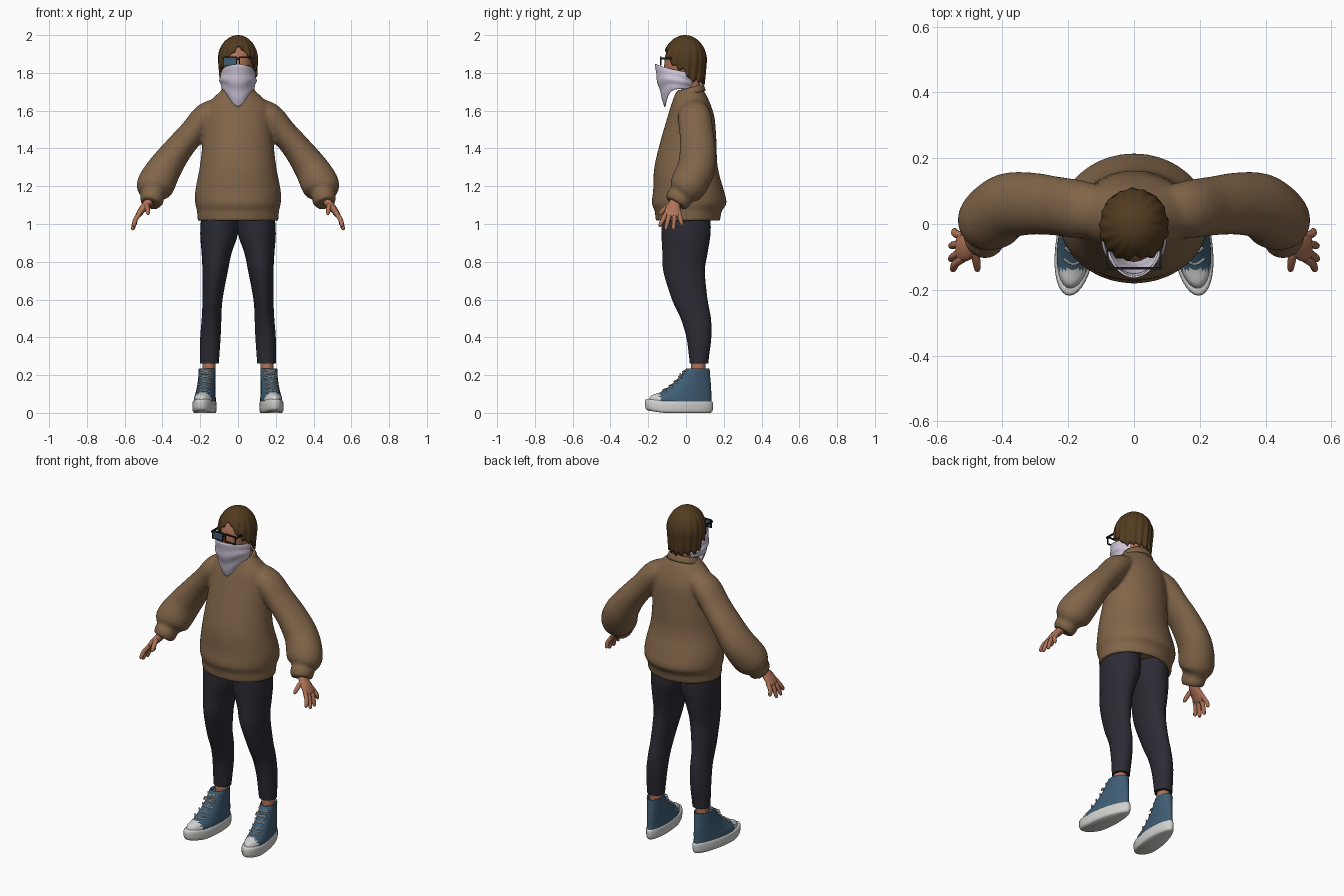
import bpy, bmesh
from math import sin, cos, pi, sqrt, radians
from mathutils import Vector

cube = bpy.data.objects.get("Cube")
if cube:
    bpy.data.objects.remove(cube, do_unlink=True)


def material(name, r, g, b):
    m = bpy.data.materials.new(name)
    m.use_nodes = True
    m.diffuse_color = (r, g, b, 1)
    m.node_tree.nodes["Principled BSDF"].inputs["Base Color"].default_value = (r, g, b, 1)
    return m


BROWN = material("sweater brown", 0.22, 0.13, 0.066)
CHARCOAL = material("trouser charcoal", 0.025, 0.024, 0.034)
SKIN = material("skin", 0.43, 0.17, 0.095)
HAIR = material("hair dark brown", 0.085, 0.044, 0.014)
BLUE = material("denim blue", 0.05, 0.11, 0.175)
WHITE = material("rubber white", 0.64, 0.64, 0.62)
LILAC = material("scarf lilac", 0.62, 0.56, 0.69)
BLACK = material("frame black", 0.012, 0.012, 0.014)


def finish(name, bm, mats, mirror=False, angle=50):
    me = bpy.data.meshes.new(name)
    bm.to_mesh(me)
    bm.free()
    for m in mats:
        me.materials.append(m)
    me.shade_smooth()
    me.set_sharp_from_angle(angle=radians(angle))
    ob = bpy.data.objects.new(name, me)
    bpy.context.collection.objects.link(ob)
    if mirror:
        ob.modifiers.new("mirror", 'MIRROR').use_mirror_merge = False
    return ob


def smooth_path(pts, sub):
    """Catmull-Rom interpolation of stations (x, y, z, a, b)."""
    out = []
    for i in range(len(pts) - 1):
        p0, p1, p2, p3 = (pts[max(0, min(len(pts) - 1, i + k))] for k in (-1, 0, 1, 2))
        for s in range(sub):
            t = s / sub
            out.append([0.5 * (2 * b + (c - a) * t + (2 * a - 5 * b + 4 * c - d) * t * t
                               + (3 * b - a - 3 * c + d) * t ** 3)
                        for a, b, c, d in zip(p0, p1, p2, p3)])
    return out + [list(pts[-1])]


def loft(bm, stations, sides=24, sub=4, tilt=False, side=1):
    """Elliptical rings; flat rings, or rings square to the path when tilted."""
    st = smooth_path(stations, sub)
    rings = []
    for i, (x, y, z, a, b) in enumerate(st):
        u, v = Vector((1, 0, 0)), Vector((0, 1, 0))
        if tilt:
            t = Vector(st[min(i + 1, len(st) - 1)][:3]) - Vector(st[max(i - 1, 0)][:3])
            u = t.cross(v).normalized()
            v = u.cross(t).normalized()
        ring = []
        for k in range(sides):
            w = 2 * pi * k / sides
            p = Vector((x, y, z)) + u * (a * cos(w)) + v * (b * sin(w))
            ring.append(bm.verts.new((p.x * side, p.y, p.z)))
        rings.append(ring)
    for r, q in zip(rings, rings[1:]):
        for k in range(sides):
            n = (k + 1) % sides
            bm.faces.new((r[k], r[n], q[n], q[k]))
    bm.faces.new(rings[0])
    bm.faces.new(rings[-1])
    bmesh.ops.recalc_face_normals(bm, faces=bm.faces)


def shell(name, mat, fn, around, down, thick):
    """Cloth or hair wrapped round the z axis; angle 0 is the front."""
    bm = bmesh.new()
    g = [[bm.verts.new(fn(-pi + 2 * pi * i / around, j / down)) for i in range(around)]
         for j in range(down + 1)]
    for j in range(down):
        for i in range(around):
            n = (i + 1) % around
            bm.faces.new((g[j][i], g[j + 1][i], g[j + 1][n], g[j][n]))
    bmesh.ops.remove_doubles(bm, verts=bm.verts, dist=1e-5)
    ob = finish(name, bm, [mat])
    mod = ob.modifiers.new("thickness", 'SOLIDIFY')
    mod.thickness, mod.offset = thick, -1
    return ob


def box(bm, x0, x1, y0, y1, z0, z1):
    for v in bmesh.ops.create_cube(bm, size=1)["verts"]:
        v.co = ((x0 + x1) / 2 + v.co.x * (x1 - x0), (y0 + y1) / 2 + v.co.y * (y1 - y0),
                (z0 + z1) / 2 + v.co.z * (z1 - z0))


# Sweater: body and both sleeves fused into one surface
bm = bmesh.new()
loft(bm, [(0, .01, 1.06, .18, .14), (0, .01, 1.015, .2, .158), (0, .01, 1.02, .214, .17),
          (0, .012, 1.07, .217, .178), (0, .017, 1.11, .227, .198), (0, .013, 1.18, .226, .187),
          (0, .0, 1.3, .203, .168), (0, .013, 1.44, .187, .148), (0, .026, 1.56, .18, .126),
          (0, .026, 1.63, .165, .105), (0, .024, 1.68, .118, .085), (0, .022, 1.71, .085, .07)],
     sides=40)
for side in (1, -1):
    loft(bm, [(.08, .04, 1.61, .06, .07), (.165, .045, 1.572, .072, .088),
              (.24, .055, 1.485, .071, .09), (.313, .062, 1.40, .076, .095),
              (.385, .055, 1.30, .09, .1), (.43, .02, 1.22, .1, .1),
              (.446, -.005, 1.18, .092, .09), (.45, -.025, 1.152, .06, .068),
              (.455, -.038, 1.135, .065, .071), (.463, -.055, 1.108, .055, .06)],
         tilt=True, side=side)
sweater = finish("sweater", bm, [BROWN], angle=180)
remesh = sweater.modifiers.new("fuse", 'REMESH')
remesh.mode, remesh.voxel_size, remesh.use_smooth_shade = 'VOXEL', 0.01, True
soften = sweater.modifiers.new("soften", 'SMOOTH')
soften.factor, soften.iterations = 0.5, 5

shell("collar", BROWN, lambda a, v: ((.084 + .014 * v) * sin(a), .022 - (.07 + .013 * v) * cos(a),
                                     1.722 - .035 * v - .02 * cos(a)), 40, 3, .012)

# Trousers
bm = bmesh.new()
loft(bm, [(.098, .0, 1.06, .095, .13), (.1, .0, .95, .1, .13), (.113, -.005, .85, .08, .12),
          (.121, -.01, .75, .067, .11), (.135, .02, .6, .053, .094), (.14, .052, .5, .052, .08),
          (.146, .068, .4, .054, .066), (.15, .069, .3, .051, .053), (.151, .069, .262, .049, .049)],
     sides=28)
finish("trouser_legs", bm, [CHARCOAL], mirror=True)

# Ankles
bm = bmesh.new()
loft(bm, [(.152, .066, .3, .035, .038), (.156, .064, .18, .034, .038)], sides=16)
finish("ankles", bm, [SKIN], mirror=True)


# Shoes: turned out slightly, wider at the toe, toe lifted
def shoe_part(name, bm, mats):
    for v in bm.verts:
        x, y, z = v.co
        v.co = (.17 + x * (1 - .8 * y) - .12 * y, y, z + .15 * max(0, -y - .12))
    ob = finish(name, bm, mats, mirror=True)
    if len(mats) > 1:
        for p in ob.data.polygons:
            p.material_index = 1 if p.center.y < -.135 else 0


bm = bmesh.new()
loft(bm, [(0, -.035, 0, .05, .165), (0, -.037, .012, .058, .178), (0, -.037, .052, .058, .18),
          (0, -.035, .062, .053, .17)], sides=36, sub=3)
shoe_part("shoe_soles", bm, [WHITE])
bm = bmesh.new()
loft(bm, [(0, -.031, .045, .054, .169), (0, -.026, .08, .053, .16), (0, -.003, .105, .05, .137),
          (0, .028, .15, .047, .104), (0, .046, .19, .046, .082), (0, .062, .235, .046, .062),
          (0, .062, .225, .036, .05)], sides=36)
shoe_part("shoe_uppers", bm, [BLUE, WHITE])

# Laces crossing the instep, with a bow
bm = bmesh.new()
for y, z in ((-.118, .12), (-.085, .143), (-.057, .167), (-.033, .192), (-.014, .217)):
    for s in (1, -1):
        loft(bm, [(-.03, y + .014, z - .008 * s, .004, .004), (0, y - .005, z, .004, .004),
                  (.03, y + .014, z + .008 * s, .004, .004)], sides=6, sub=3, tilt=True)
for s in (1, -1):
    loft(bm, [(0, -.03, .205, .004, .004), (s * .022, -.032, .208, .004, .004),
              (s * .036, -.025, .185, .004, .004)], sides=6, sub=3, tilt=True)
shoe_part("shoe_laces", bm, [WHITE])

# Hands: palm, four fingers, thumb
bm = bmesh.new()
loft(bm, [(.455, -.045, 1.15, .026, .03), (.478, -.06, 1.11, .023, .031),
          (.508, -.07, 1.075, .019, .042), (.53, -.07, 1.045, .014, .043),
          (.535, -.07, 1.037, .006, .036)], sides=16, tilt=True)
for y, tip_y, tip_x, tip_z in ((-.104, -.137, .55, .985), (-.082, -.106, .556, .968),
                               (-.059, -.066, .555, .968), (-.037, -.022, .545, .99)):
    mid_y = (y + tip_y) / 2
    loft(bm, [(.518, y, 1.06, .012, .012), (.542, mid_y, 1.025, .012, .012),
              (tip_x, tip_y, tip_z + .01, .01, .01), (tip_x, tip_y, tip_z, .003, .003)],
         sides=10, tilt=True)
loft(bm, [(.485, -.075, 1.105, .014, .016), (.48, -.108, 1.085, .013, .013),
          (.476, -.135, 1.058, .01, .011), (.475, -.143, 1.048, .003, .003)], sides=10, tilt=True)
finish("hands", bm, [SKIN], mirror=True)

# Head and neck
bm = bmesh.new()
loft(bm, [(0, .03, 1.64, .055, .055), (0, .025, 1.74, .05, .052), (0, .02, 1.8, .05, .055)])
loft(bm, [(0, -.035, 1.72, .035, .05), (0, -.025, 1.75, .056, .08), (0, -.018, 1.79, .07, .095),
          (0, -.013, 1.85, .079, .102), (0, -.01, 1.9, .079, .097), (0, -.002, 1.95, .063, .075),
          (0, 0, 1.98, .02, .03)])
finish("head", bm, [SKIN])

# Hair: rippled cap whose lower edge opens over the face
HAIRLINE = ((0, 1.945), (.35, 1.91), (.6, 1.875), (.85, 1.85), (1.1, 1.825), (1.5, 1.81),
            (1.8, 1.76), (3.3, 1.745))


def hair_point(a, v):
    d = abs(a - .06)
    for (d0, z0), (d1, z1) in zip(HAIRLINE, HAIRLINE[1:]):
        if d0 <= d <= d1:
            edge = z0 + (z1 - z0) * (d - d0) / (d1 - d0)
    edge += .009 * cos(17 * a) * min(1, d)
    z = 2 - (2 - edge) * (1 - cos(v * pi / 2))
    up = (z - 1.87) / .13
    r = sqrt(max(0, 1 - up * up)) if up > 0 else 1 + .1 * up
    r *= 1 + v * (.03 * cos(17 * a + 3 * v) + .015 * cos(7 * a - 5 * v))
    return (.105 * r * sin(a), -.005 - .113 * r * cos(a), z)


shell("hair", HAIR, hair_point, 136, 18, .012)


# Face scarf: high over the nose, pointed below the chin
def scarf_point(a, v):
    c = (1 + cos(a)) / 2
    top = 1.802 + .044 * c * c
    bottom = 1.715 - .095 * c ** 7
    fold = .003 * sin(v * 14 + 2 * cos(a)) * sin(v * pi)
    depth = (.124 - .05 * v ** 1.5 if cos(a) > 0 else .085) + fold
    return ((.085 + .012 * sin(v * pi) + fold) * sin(a), -.04 - depth * cos(a),
            top + (bottom - top) * v)


shell("face_scarf", LILAC, scarf_point, 56, 18, .006)

# Glasses: frame, arms and one tinted lens
bm = bmesh.new()
for x0, x1 in ((-.078, -.006), (.006, .078)):
    box(bm, x0, x1, -.138, -.13, 1.88, 1.887)
    box(bm, x0, x1, -.138, -.13, 1.838, 1.843)
    box(bm, x0, x0 + .005, -.138, -.13, 1.838, 1.887)
    box(bm, x1 - .005, x1, -.138, -.13, 1.838, 1.887)
box(bm, -.008, .008, -.138, -.13, 1.868, 1.882)
for s in (-1, 1):
    box(bm, s * .08 - .003, s * .08 + .003, -.138, -.01, 1.872, 1.882)
finish("glasses_frame", bm, [BLACK], angle=30)
bm = bmesh.new()
box(bm, -.074, -.01, -.136, -.132, 1.842, 1.882)
finish("tinted_lens", bm, [BLUE], angle=30)
